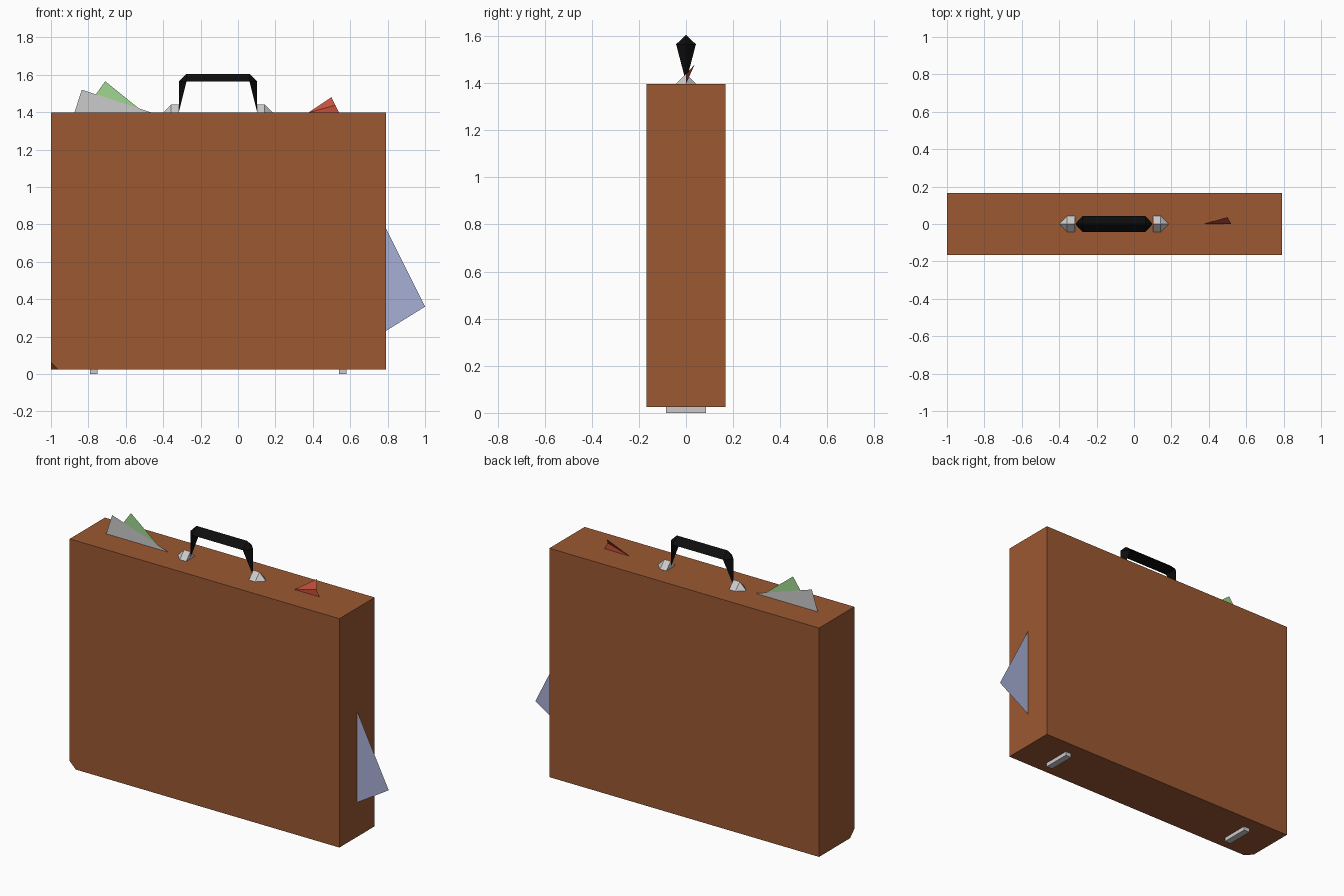
import bpy, bmesh

if "Cube" in bpy.data.objects:
    bpy.data.objects.remove(bpy.data.objects["Cube"])


def material(name, rgb):
    m = bpy.data.materials.new(name)
    m.diffuse_color = (*rgb, 1)
    m.use_nodes = True
    m.node_tree.nodes["Principled BSDF"].inputs["Base Color"].default_value = m.diffuse_color
    return m


def build(name, verts, faces=None, mat=None):
    """Mesh from points; the convex hull is used when no faces are given."""
    bm = bmesh.new()
    vs = [bm.verts.new(v) for v in verts]
    if faces:
        for f in faces:
            bm.faces.new([vs[i] for i in f])
    else:
        bmesh.ops.convex_hull(bm, input=vs)
        bmesh.ops.dissolve_limit(bm, angle_limit=0.01, verts=bm.verts, edges=bm.edges)
    if faces is None or len(faces) > 2:
        bmesh.ops.recalc_face_normals(bm, faces=bm.faces)
    me = bpy.data.meshes.new(name)
    bm.to_mesh(me)
    bm.free()
    ob = bpy.data.objects.new(name, me)
    bpy.context.collection.objects.link(ob)
    if mat:
        me.materials.append(mat)
    return ob


def box(x0, x1, y, z0, z1):
    return [(a, b, c) for a in (x0, x1) for b in (-y, y) for c in (z0, z1)]


def sheet(name, outline, mat=None):
    """Flat upright piece of paper on the y = 0 plane."""
    return build(name, [(x, 0, z) for x, z in outline], [range(len(outline))], mat)


brown = material("brown_leather", (0.33, 0.098, 0.032))
black = material("black_handle", (0.004, 0.004, 0.004))
blue = material("blue_paper", (0.386, 0.43, 0.665))
green = material("green_paper", (0.356, 0.68, 0.29))
red = material("red_paper", (0.55, 0.08, 0.045))

# Case with one worn bottom corner at the front left
TOP = 1.397
Y, BOTTOM = 0.167, 0.024
corner = (-1, -Y, BOTTOM)
body = [v for v in box(-1, 0.79, Y, BOTTOM, TOP) if v != corner]
body += [(-0.96, -Y, BOTTOM), (-1, -Y + 0.04, BOTTOM), (-1, -Y, BOTTOM + 0.04)]
build("case", body, mat=brown)

# Feet under the case
for side, x in (("left", -0.77), ("right", 0.56)):
    build(side + "_foot", box(x - 0.02, x + 0.02, 0.085, 0, BOTTOM))

# Handle: triangular bar whose legs taper to points
MID = -0.107
profile = [(-0.208, 1.405), (-0.208, 1.565), (-0.168, 1.605)]
half = [(x, 0, z) for x, z in profile] + [(-0.168, -0.042, 1.565), (-0.168, 0.042, 1.565)]
verts = [(MID + s * x, y, z) for s in (1, -1) for x, y, z in half]
leg = [(0, 1, 3), (0, 4, 1), (0, 3, 4), (1, 2, 3), (1, 4, 2)]
faces = leg + [tuple(i + 5 for i in f) for f in leg]
faces += [(2, 7, 8, 3), (2, 4, 9, 7), (3, 8, 9, 4)]
build("handle", verts, faces, black)

# Pointed handle mounts
for side, s in (("left", -1), ("right", 1)):
    pts = [(0.293, 0, TOP)]
    for x in (0.25, 0.208):
        pts += [(x, -0.042, TOP), (x, 0.042, TOP), (x, 0, 1.44)]
    build(side + "_handle_mount", [(MID + s * x, y, z) for x, y, z in pts])

# Papers sticking out of the seam
sheet("grey_paper", [(-0.875, TOP), (-0.46, TOP), (-0.53, 1.42), (-0.835, 1.52)])
sheet("green_paper", [(-0.76, 1.495), (-0.53, 1.42), (-0.71, 1.565)], green)
sheet("blue_paper", [(0.79, 0.23), (1.0, 0.36), (0.79, 0.78)], blue)

# Red paper folded backwards along a crease
build("red_paper",
      [(0.375, 0, TOP), (0.54, 0, TOP), (0.52, 0, 1.437), (0.5, 0.037, 1.48)],
      [(0, 1, 2), (0, 2, 3)], red)
